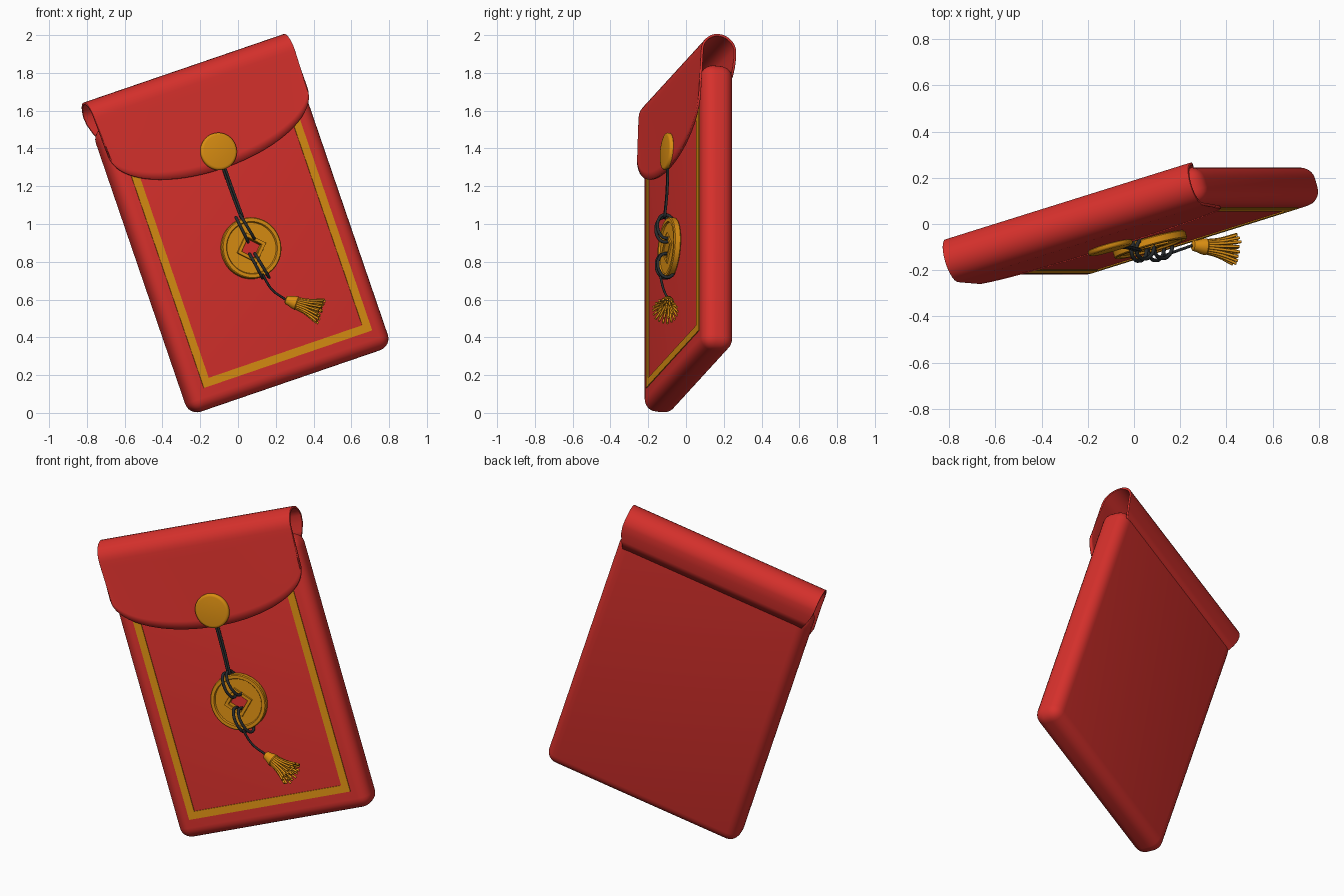
import bpy, bmesh, math, random
from mathutils import Matrix, Vector

if "Cube" in bpy.data.objects:
    bpy.data.objects.remove(bpy.data.objects["Cube"])

random.seed(3)
# Everything is modelled upright (x width, y depth, z height), then tilted by M
R = Matrix.Rotation(math.radians(-18.9), 4, 'Y') @ Matrix.Rotation(math.radians(16.5), 4, 'Z')
M = R @ Matrix.Translation((0.308, 0, 0))


def material(name, color):
    m = bpy.data.materials.new(name)
    m.diffuse_color = (*color, 1)
    m.use_nodes = True
    m.node_tree.nodes["Principled BSDF"].inputs["Base Color"].default_value = m.diffuse_color
    return m


RED = material("red", (0.68, 0.03, 0.025))
GOLD = material("gold", (0.70, 0.27, 0.006))
BLACK = material("black", (0.02, 0.024, 0.026))


def add(name, bm, mat, angle=40):
    bmesh.ops.recalc_face_normals(bm, faces=bm.faces)
    me = bpy.data.meshes.new(name)
    bm.to_mesh(me)
    bm.free()
    ob = bpy.data.objects.new(name, me)
    bpy.context.collection.objects.link(ob)
    me.materials.append(mat)
    ob.matrix_world = M
    bpy.ops.object.select_all(action='DESELECT')
    ob.select_set(True)
    bpy.context.view_layer.objects.active = ob
    bpy.ops.object.shade_smooth_by_angle(angle=math.radians(angle))
    return ob


def grid(rows, close_u=False, close_v=False, cap=False):
    """Skin rows of points with quads."""
    bm = bmesh.new()
    vs = [[bm.verts.new(p) for p in r] for r in rows]
    n, m = len(vs), len(vs[0])
    for i in range(n if close_v else n - 1):
        for j in range(m if close_u else m - 1):
            a, b = vs[i], vs[(i + 1) % n]
            k = (j + 1) % m
            bm.faces.new((a[j], a[k], b[k], b[j]))
    if cap:
        bm.faces.new(vs[0])
        bm.faces.new(vs[-1])
    return bm


def cords(name, paths, radius, mat, cyclic=False):
    cu = bpy.data.curves.new(name, 'CURVE')
    cu.dimensions = '3D'
    cu.bevel_depth = radius
    cu.bevel_resolution = 2
    cu.resolution_u = 6
    cu.use_fill_caps = True
    for pts in paths:
        sp = cu.splines.new('BEZIER')
        sp.bezier_points.add(len(pts) - 1)
        for bp, p in zip(sp.bezier_points, pts):
            bp.co = p
            bp.handle_left_type = bp.handle_right_type = 'AUTO'
        sp.use_cyclic_u = cyclic
    ob = bpy.data.objects.new(name, cu)
    bpy.context.collection.objects.link(ob)
    cu.materials.append(mat)
    ob.matrix_world = M


# Envelope body: rounded slab
bm = bmesh.new()
bmesh.ops.create_cube(bm, size=1, matrix=Matrix.Translation((0, -0.078, 0.865))
                      @ Matrix.Diagonal((1.165, 0.17, 1.59, 1)))
bmesh.ops.bevel(bm, geom=bm.edges[:], offset=0.065, segments=6, profile=0.5, affect='EDGES')
add("envelope_body", bm, RED, 60)

# Flap: rises from the back, rolls over the top and hangs to a curved edge
back = [(0.0, 1.60, 0.545), (0.006, 1.65, 0.565), (0.008, 1.70, 0.58)]
roll = [(-0.083 + 0.091 * math.cos(a), 1.722 + 0.091 * math.sin(a), 0.585)
        for a in [math.pi * i / 14 for i in range(1, 15)]]
rows = []
N = 48
for j in range(N + 1):
    a = math.pi * (j / N - 0.5)
    s = math.sin(a)
    end = 1.5 - 0.25 * math.cos(a)
    col = [(w * s, y, z) for y, z, w in back + roll]
    for k in range(1, 11):
        t = k / 10
        col.append(((0.585 - 0.006 * t) * s, -0.174 - 0.012 * t, 1.722 + (end - 1.722) * t))
    rows.append(col)
flap = add("flap", grid(rows), RED, 50)
sol = flap.modifiers.new("thickness", 'SOLIDIFY')
sol.thickness = 0.012
sol.offset = 0

# Gold border: thin U-shaped strip, its ends hidden under the flap
outer = [(-0.491, 1.5), (-0.491, 0.183), (0.491, 0.183), (0.491, 1.5)]
inner = [(-0.448, 1.5), (-0.448, 0.226), (0.448, 0.226), (0.448, 1.5)]
rows = [[(x, y, z) for x, z in loop] for loop, y in
        ((outer, -0.16), (outer, -0.168), (inner, -0.168), (inner, -0.16))]
add("gold_border", grid(rows, close_v=True), GOLD, 30)


def ring(r, y, z0, count=64, diamond=False):
    pts = []
    for i in range(count):
        a = 2 * math.pi * i / count
        q = r / (abs(math.cos(a)) + abs(math.sin(a))) if diamond else r
        pts.append((q * math.cos(a), y, z0 + q * math.sin(a)))
    return pts


# Round clasp button on the flap
prof = [(0.092, -0.185), (0.099, -0.190), (0.099, -0.202), (0.094, -0.208), (0.085, -0.210)]
add("clasp_button", grid([ring(r, y, 1.343) for r, y in prof], close_u=True, cap=True), GOLD)

# Coin with raised rim, raised square frame and square hole
prof = [(0.158, -0.166, 0), (0.163, -0.171, 0), (0.163, -0.198, 0), (0.158, -0.203, 0),
        (0.140, -0.203, 0), (0.135, -0.194, 0), (0.086, -0.194, 1), (0.083, -0.202, 1),
        (0.060, -0.202, 1), (0.056, -0.198, 1), (0.056, -0.166, 1)]
add("coin", grid([ring(r, y, 0.803, diamond=d) for r, y, d in prof],
                 close_u=True, close_v=True), GOLD, 30)

# Double cord from button to coin
cords("upper_cord", [[(x, -0.192, 1.30), (x * 1.1, -0.196, 1.12), (x, -0.21, 0.97)]
                     for x in (-0.006, 0.006)], 0.0065, BLACK)


# Loops knotted round the coin, above and below its hole
def loop(x, z, lean):
    pts = []
    for i in range(10):
        a = 2 * math.pi * i / 10
        t = math.sin(a)
        pts.append((x + lean * t + 0.012 * math.cos(a), -0.205 + 0.043 * math.cos(a), z + 0.072 * t))
    return pts


cords("coin_loops", [loop(-0.02, 0.910, -0.010), loop(0.012, 0.918, -0.016),
                     loop(-0.012, 0.705, -0.012), loop(0.02, 0.698, -0.016)],
      0.0085, BLACK, True)

# Cord from coin to tassel
top, tip = Vector((0.080, -0.212, 0.486)), Vector((0.232, -0.275, 0.362))
cords("lower_cord", [[(-0.002, -0.235, 0.655), (0.024, -0.222, 0.56), top]], 0.0065, BLACK)

# Tassel: turned cap plus fanned strands
axis = (tip - top).normalized()
side = axis.cross(Vector((0, 1, 0))).normalized()
up = axis.cross(side)


def around(d, r, a):
    return top + axis * d + (side * math.cos(a) + up * math.sin(a)) * r


prof = [(0, 0.016), (0.005, 0.023), (0.022, 0.026), (0.045, 0.034), (0.062, 0.037), (0.068, 0.033)]
add("tassel_cap", grid([[around(d, r, 2 * math.pi * i / 24) for i in range(24)] for d, r in prof],
                       close_u=True, cap=True), GOLD)
strands = []
for count, r in ((18, 1.0), (10, 0.6), (1, 0.0)):
    for i in range(count):
        a = 2 * math.pi * i / count
        e = random.uniform(0.19, 0.205)
        strands.append([around(0.055, 0.026 * r, a), around(0.12, 0.038 * r, a),
                        around(e, 0.066 * r, a)])
cords("tassel_strands", strands, 0.0062, GOLD)
